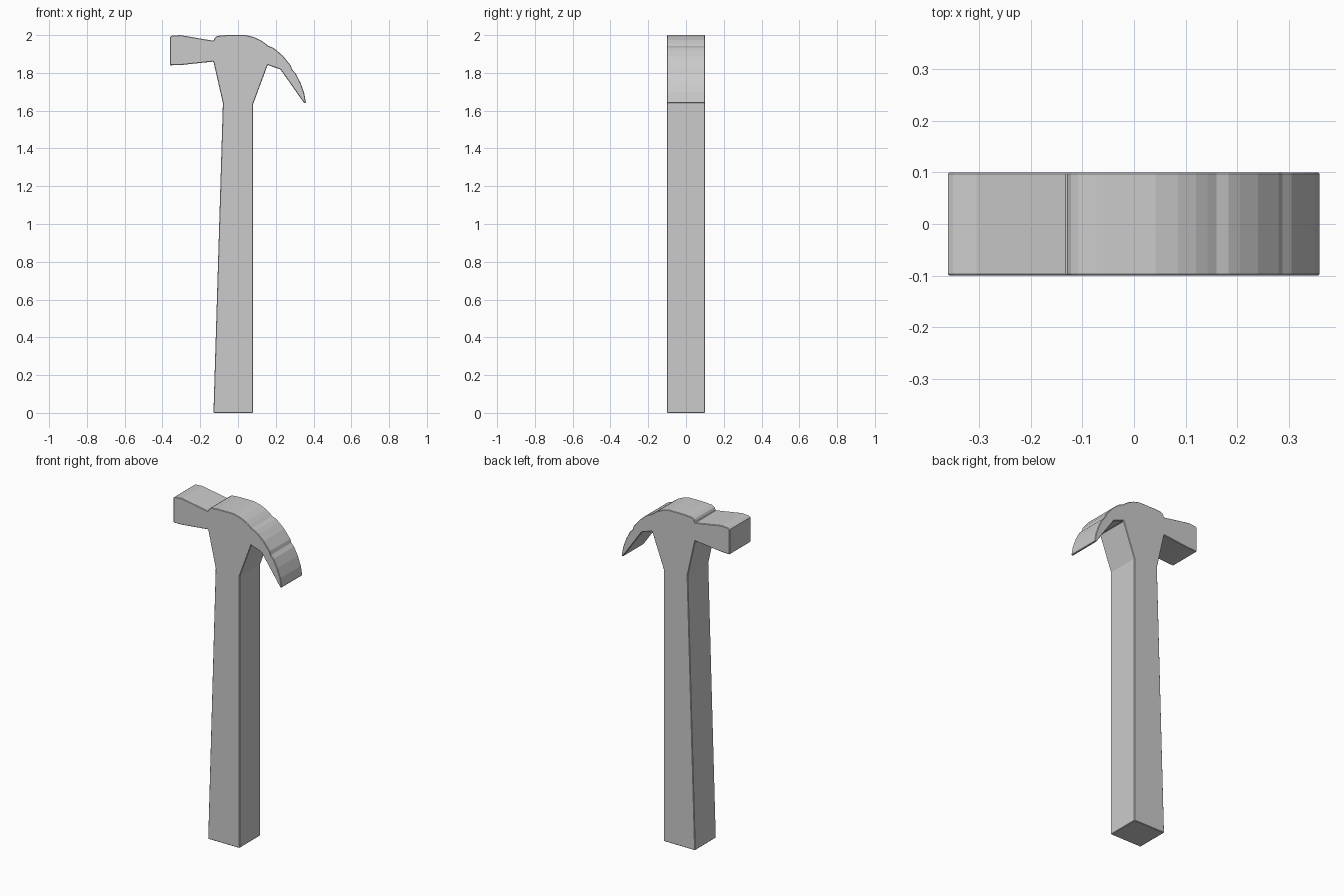
import bpy, bmesh, math

if "Cube" in bpy.data.objects:
    bpy.data.objects.remove(bpy.data.objects["Cube"])

HALF = 0.1  # half thickness along y

# side outlines (x, z) of each region, running clockwise round the hammer
striker_top = [(-0.36, 1.84), (-0.36, 1.99), (-0.35, 1.997), (-0.305, 2.0), (-0.13, 1.97)]
crown = [(-0.122, 1.987), (-0.108, 1.996), (-0.06, 2.0), (0.042, 2.0), (0.085, 1.989),
         (0.12, 1.973), (0.142, 1.958), (0.16, 1.943)]
claw_top = [(0.183, 1.935), (0.205, 1.919), (0.24, 1.888), (0.28, 1.838), (0.287, 1.817),
            (0.305, 1.798), (0.33, 1.75), (0.35, 1.695), (0.36, 1.64)]
claw_under = [(0.35, 1.64), (0.225, 1.818), (0.157, 1.842)]
handle = [(0.08, 1.635), (0.08, 0.0), (-0.13, 0.0), (-0.08, 1.64)]
striker_under = [(-0.13, 1.86), (-0.30, 1.842)]


def extrude_profile(name, points):
    bm = bmesh.new()
    face = bm.faces.new([bm.verts.new((x, -HALF, z)) for x, z in points])
    new = bmesh.ops.extrude_face_region(bm, geom=[face])["geom"]
    bmesh.ops.translate(bm, vec=(0, 2 * HALF, 0),
                        verts=[g for g in new if isinstance(g, bmesh.types.BMVert)])
    bmesh.ops.recalc_face_normals(bm, faces=bm.faces)
    mesh = bpy.data.meshes.new(name)
    bm.to_mesh(mesh)
    bm.free()
    obj = bpy.data.objects.new(name, mesh)
    bpy.context.collection.objects.link(obj)
    return obj


# one-piece claw hammer: head, claw and tapered handle
hammer = extrude_profile("hammer", striker_top + crown + claw_top + claw_under
                         + handle + striker_under)

# tiny chamfer on the hard edges
bevel = hammer.modifiers.new("edge_chamfer", "BEVEL")
bevel.width = 0.003
bevel.segments = 1
bevel.limit_method = "ANGLE"
bevel.angle_limit = math.radians(60)
